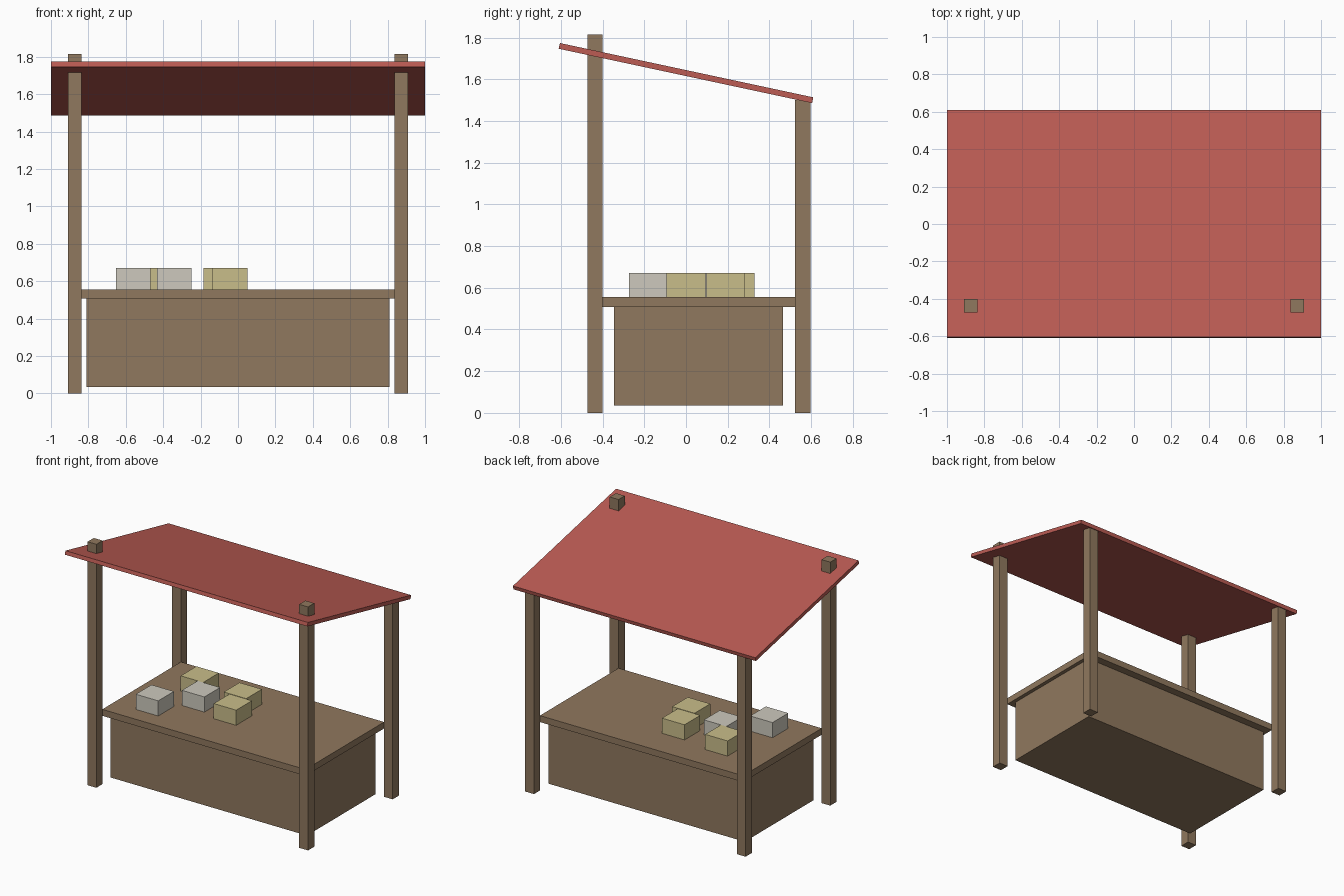
import bpy
import math

# Remove the default object
default = bpy.data.objects.get("Cube")
if default:
    bpy.data.objects.remove(default, do_unlink=True)


def material(name, rgb):
    """Flat material from an 8-bit sRGB colour, stored as linear."""
    linear = [((c / 255 + 0.055) / 1.055) ** 2.4 for c in rgb]
    mat = bpy.data.materials.new(name)
    mat.use_nodes = True
    mat.diffuse_color = (*linear, 1)
    bsdf = mat.node_tree.nodes["Principled BSDF"]
    bsdf.inputs["Base Color"].default_value = (*linear, 1)
    bsdf.inputs["Roughness"].default_value = 0.9
    return mat


wood = material("brown wood", (144, 120, 94))
red = material("red canopy", (188, 92, 84))
grey = material("pale grey", (205, 201, 189))
straw = material("straw yellow", (201, 189, 138))


def box(name, centre, size, mat, tilt=0):
    """Box with a centre, full size and tilt about x."""
    bpy.ops.mesh.primitive_cube_add(size=1, location=centre)
    obj = bpy.context.object
    obj.name = name
    obj.data.name = name
    obj.scale = size
    bpy.ops.object.transform_apply(location=False, rotation=False, scale=True)
    obj.rotation_euler.x = tilt
    obj.data.materials.append(mat)
    return obj


# Corner posts: the tall front pair pokes through the roof
POST = 0.073
for side, sx in (("left", 1), ("right", -1)):
    for end, y, height in (("front", -0.437, 1.815), ("back", 0.56, 1.5)):
        box(f"{end}_{side}_post", (sx * 0.873, y, height / 2),
            (POST, POST, height), wood)

# Counter body and top
box("counter_body", (0, 0.06, 0.273), (1.62, 0.81, 0.476), wood)
box("counter_top", (0, 0.061, 0.533), (1.676, 0.926, 0.048), wood)

# Sloping roof, high at the front
box("roof", (0, 0, 1.63), (2, 1.243, 0.028), red, -math.radians(12.1))

# Goods laid out on the counter
goods = (
    ("grey_crate", grey, ((-0.56, -0.18), (-0.34, 0.05))),
    ("straw_crate", straw, ((-0.48, 0.235), (-0.093, 0.19), (-0.043, 0.0))),
)
for name, mat, spots in goods:
    for i, (x, y) in enumerate(spots, 1):
        box(f"{name}_{i}", (x, y, 0.613), (0.185, 0.185, 0.114), mat)
